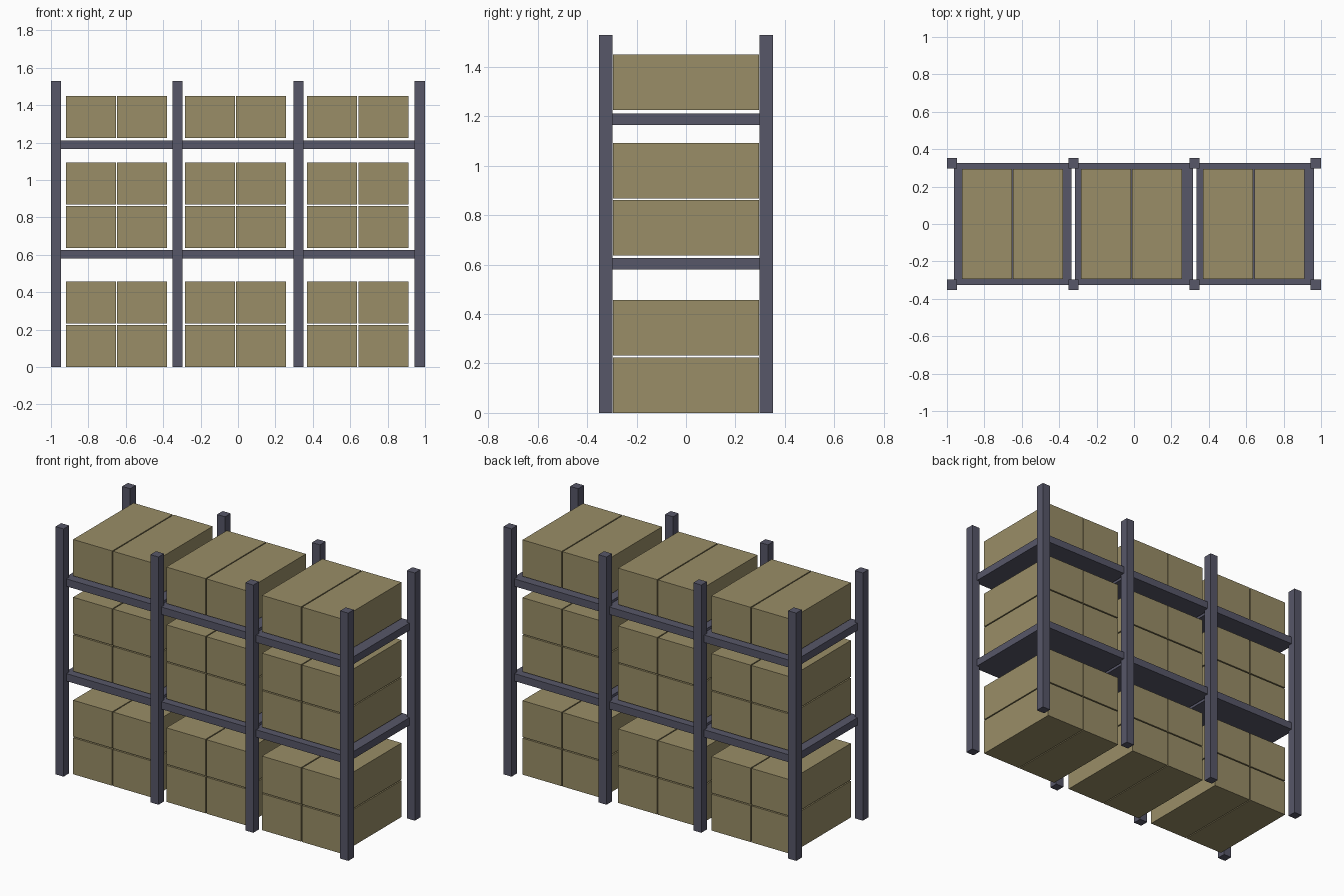
import bpy

if "Cube" in bpy.data.objects:
    bpy.data.objects.remove(bpy.data.objects["Cube"])


def material(name, color):
    m = bpy.data.materials.new(name)
    m.diffuse_color = (*color, 1)
    m.use_nodes = True
    m.node_tree.nodes["Principled BSDF"].inputs["Base Color"].default_value = m.diffuse_color
    return m


STEEL = material("steel_paint", (0.095, 0.095, 0.14))
CARD = material("cardboard", (0.32, 0.27, 0.135))


def block(name, x, y, z, mat):
    """Box from (min, max) ranges on each axis."""
    ranges = (x, y, z)
    bpy.ops.mesh.primitive_cube_add(size=1, location=[(a + b) / 2 for a, b in ranges])
    ob = bpy.context.object
    ob.name = name
    ob.scale = [b - a for a, b in ranges]
    bpy.ops.object.transform_apply(location=False, rotation=False, scale=True)
    ob.data.materials.append(mat)


# Upright posts, front and back
HALF = 0.0275
for px in (-0.9725, -0.324, 0.324, 0.9725):
    for name, py in (("front_post", -0.325), ("back_post", 0.325)):
        block(name, (px - HALF, px + HALF), (py - HALF, py + HALF), (0, 1.53), STEEL)

# Two solid shelves in each of the three bays
for cx in (-0.648, 0, 0.648):
    for z in (0.58, 1.165):
        block("shelf", (cx - 0.315, cx + 0.315), (-0.325, 0.325), (z, z + 0.046), STEEL)

# Cartons: two side by side, stacked on the floor and shelves
BOX_W, BOX_H, PITCH = 0.267, 0.225, 0.2735
for left in (-0.920, -0.283, 0.370):
    for z in (0, 0.232, 0.636, 0.868, 1.225):
        for i in range(2):
            x = left + i * PITCH
            block("carton", (x, x + BOX_W), (-0.295, 0.295), (z, z + BOX_H), CARD)
